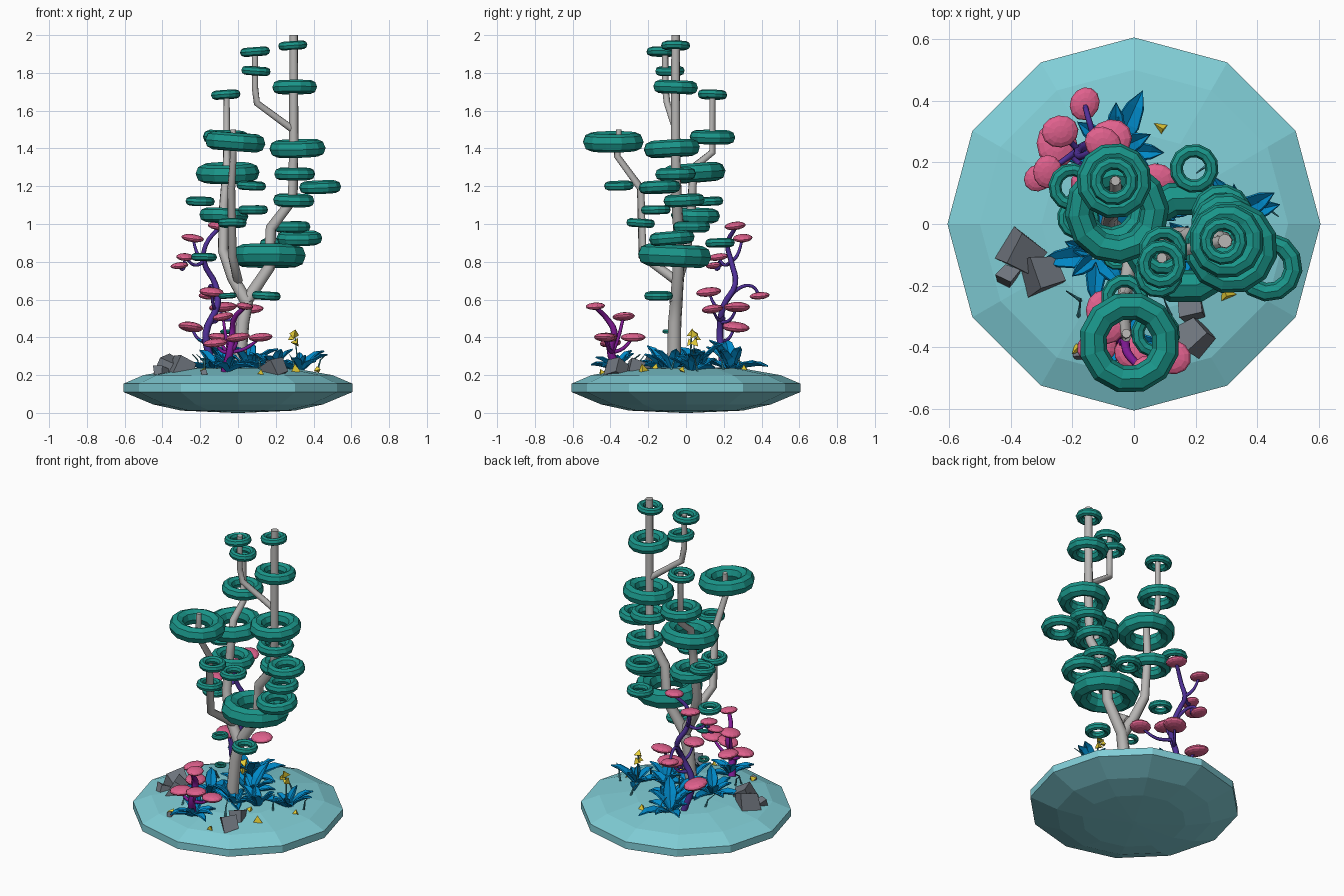
import bpy, bmesh, math, random
from mathutils import Vector, Matrix, Euler

if "Cube" in bpy.data.objects:
    bpy.data.objects.remove(bpy.data.objects["Cube"])

random.seed(4)


def material(name, rgb):
    m = bpy.data.materials.new(name)
    m.diffuse_color = (*rgb, 1)
    m.use_nodes = True
    m.node_tree.nodes["Principled BSDF"].inputs["Base Color"].default_value = m.diffuse_color
    return m


AQUA = material("aqua", (0.22, 0.62, 0.68))
TEAL = material("teal", (0.01, 0.30, 0.25))
PINK = material("pink", (0.75, 0.12, 0.27))
VIOLET = material("violet", (0.08, 0.03, 0.32))
MAGENTA = material("magenta", (0.22, 0.01, 0.30))
BLUE = material("blue", (0.0, 0.25, 0.58))
YELLOW = material("yellow", (0.85, 0.66, 0.04))
BARK = material("bark", (0.48, 0.47, 0.46))
STONE = material("stone", (0.16, 0.18, 0.21))
GRASS = material("grass", (0.05, 0.28, 0.34))


def finish(bm, name, mat):
    bmesh.ops.recalc_face_normals(bm, faces=bm.faces)
    me = bpy.data.meshes.new(name)
    bm.to_mesh(me)
    bm.free()
    me.materials.append(mat)
    ob = bpy.data.objects.new(name, me)
    bpy.context.collection.objects.link(ob)
    return ob


def lathe(name, profile, sides, mat, start=0.0, closed=False):
    """Revolve (radius, z) points round z; caps the ends or closes the loop."""
    bm = bmesh.new()
    rings = []
    for r, z in profile:
        rings.append([bm.verts.new((r * math.cos(start + 2 * math.pi * i / sides),
                                    r * math.sin(start + 2 * math.pi * i / sides), z))
                      for i in range(sides)])
    pairs = list(zip(rings, rings[1:])) + ([(rings[-1], rings[0])] if closed else [])
    for a, b in pairs:
        for i in range(sides):
            j = (i + 1) % sides
            bm.faces.new((a[i], a[j], b[j], b[i]))
    if not closed:
        bm.faces.new(rings[0])
        bm.faces.new(rings[-1])
    return finish(bm, name, mat)


def tube(name, pts, r0, r1, mat, res=2, smooth=False):
    """Tapered tube along a path."""
    cu = bpy.data.curves.new(name, 'CURVE')
    cu.dimensions = '3D'
    cu.bevel_depth = 1.0
    cu.bevel_resolution = res
    cu.use_fill_caps = True
    cu.resolution_u = 4
    n = len(pts)
    sp = cu.splines.new('BEZIER' if smooth else 'POLY')
    target = sp.bezier_points if smooth else sp.points
    target.add(n - 1)
    for i, p in enumerate(pts):
        q = target[i]
        q.co = p if smooth else (*p, 1)
        q.radius = r0 + (r1 - r0) * i / (n - 1)
        if smooth:
            q.handle_left_type = q.handle_right_type = 'AUTO'
    cu.materials.append(mat)
    ob = bpy.data.objects.new(name, cu)
    bpy.context.collection.objects.link(ob)
    return ob


# island base: 12-sided lens
lathe("island_base", [(0.02, 0.0), (0.30, 0.012), (0.45, 0.045), (0.605, 0.11), (0.605, 0.155),
                      (0.50, 0.20), (0.30, 0.235), (0.02, 0.245)], 12, AQUA)

# trunk and branches
tube("main_trunk", [(0.0, -.065, .2), (.025, -.06, .48), (.05, -.05, .6), (.165, -.04, .77), (.175, -.04, .98),
                    (.29, -.05, 1.13), (.295, -.055, 1.4), (.295, -.055, 2.0)], .038, .023, BARK)
tube("upper_branch", [(.29, -.055, 1.5), (.10, -.1, 1.64), (.09, -.11, 1.72), (.09, -.11, 1.93)], .019, .017, BARK)
tube("left_trunk", [(.05, -.055, .58), (-.03, -.04, .72), (-.08, 0, .86), (-.075, .03, 1.1), (-.06, .04, 1.3),
                    (-.06, .14, 1.38), (-.06, .14, 1.7)], .034, .016, BARK)
tube("front_branch", [(0, -.05, .70), (-.03, -.23, .83), (-.035, -.24, 1.19), (-.025, -.365, 1.36),
                      (-.025, -.355, 1.5)], .026, .015, BARK)

# foliage rings: x, y, z, outer radius
rings = [(.29, -.055, 1.945, .078), (.09, -.13, 1.912, .08), (.095, -.085, 1.81, .08), (.30, -.055, 1.725, .122),
         (-.065, .14, 1.685, .08), (-.015, -.385, 1.435, .165), (.315, -.075, 1.40, .152), (-.065, .14, 1.46, .123),
         (-.055, .04, 1.27, .17), (.30, -.055, 1.265, .11), (.435, -.14, 1.195, .112), (.295, -.01, 1.125, .112),
         (.07, -.355, 1.203, .08), (-.2, .12, 1.12, .078), (.08, -.16, 1.075, .08), (-.075, .05, 1.045, .13),
         (-.03, -.24, 1.005, .078), (.285, .03, .985, .10), (.325, -.075, .925, .122), (.165, -.06, .832, .20),
         (-.18, .02, .825, .07), (.15, -.145, .62, .077), (-.055, -.1, .62, .05), (.195, .18, .9, .08),
         (-.06, -.09, .43, .035)]
for x, y, z, R in rings:
    m = R * .27
    prof = [(R - m + m * math.cos(k * math.pi / 4), m * 1.08 * math.sin(k * math.pi / 4)) for k in range(8)]
    ob = lathe("foliage_ring", prof, 12, TEAL, closed=True)
    ob.location = (x, y, z)
    ob.rotation_euler = (random.uniform(-.07, .07), random.uniform(-.07, .07), random.uniform(0, 1))

# mushroom caps and curling stems
back_caps = [(-.1, .26, .99, .057), (-.24, .30, .925, .055), (-.28, .17, .825, .05), (-.31, .15, .78, .045),
             (-.16, .39, .62, .05), (-.14, .12, .64, .065), (.07, .14, .55, .06), (-.25, .26, .455, .07),
             (-.08, .27, .56, .07)]
front_caps = [(.035, -.48, .565, .048), (-.08, -.33, .51, .056), (-.12, -.40, .37, .06), (.12, -.43, .40, .06),
              (-.1, -.28, .40, .06), (0, -.42, .40, .06)]
for x, y, z, r in back_caps + front_caps:
    bm = bmesh.new()
    bmesh.ops.create_uvsphere(bm, u_segments=12, v_segments=8, radius=r)
    bmesh.ops.scale(bm, vec=(1.1, .95, .38), verts=bm.verts)
    ob = finish(bm, "mushroom_cap", PINK)
    ob.location = (x, y, z)
    ob.rotation_euler = (random.uniform(-.15, .15), random.uniform(-.15, .15), random.uniform(0, 6))

tube("back_stem", [(-.12, .2, .22), (-.17, .18, .42), (-.11, .2, .57), (-.12, .26, .68), (-.18, .24, .80),
                   (-.17, .22, .89), (-.1, .26, .98)], .021, .011, VIOLET, 1, True)
forks = [(2, 4), (3, 1), (1, 7), (0, 5)]
tube("back_curl", [(-.11, .2, .57), (-.13, .28, .66), (-.15, .35, .67), (-.16, .39, .62)], .012, .008, VIOLET, 1, True)
for start, cap in [((-.18, .24, .80), 1), ((-.18, .24, .80), 2), ((-.28, .18, .80), 3), ((-.12, .2, .55), 5),
                   ((-.11, .2, .5), 6), ((-.16, .18, .38), 7), ((-.14, .19, .48), 8)]:
    a, b = Vector(start), Vector(back_caps[cap][:3])
    tube("back_twig", [a, (a + b) / 2 - Vector((0, 0, .03)), b], .011, .007, VIOLET, 1, True)
tube("front_stem", [(-.07, -.36, .22), (-.04, -.40, .34), (-.03, -.38, .43), (-.02, -.42, .5), (.035, -.48, .56)],
     .024, .011, MAGENTA, 1, True)
for c in front_caps[1:]:
    a, b = Vector((-.045, -.39, .32)), Vector(c[:3])
    tube("front_twig", [a, (a + b) / 2 - Vector((0, 0, .02)), b], .012, .008, MAGENTA, 1, True)


# leaf tufts: folded pointed blades fanned round a centre
def tuft(cx, cy, count, size):
    bm = bmesh.new()
    for i in range(count):
        L = size * random.uniform(.65, 1.1)
        w = L * .17
        turn = Matrix.Translation((cx, cy, .225)) @ Euler(
            (0, 0, 2 * math.pi * i / count + random.uniform(-.3, .3))).to_matrix().to_4x4()
        up = random.uniform(.45, 1.25)
        rows = []
        d = 0
        h = 0
        for t, k in ((0, .4), (.45, 1), (.75, .7)):
            d = L * t * math.cos(up - .3 * t)
            h = L * t * math.sin(up - .3 * t)
            rows.append([bm.verts.new(turn @ Vector(v)) for v in
                         ((d, -w * k, h + .012 * k), (d, 0, h - .008), (d, w * k, h + .012 * k))])
        tip = bm.verts.new(turn @ Vector((L * math.cos(up - .35), 0, L * math.sin(up - .35))))
        for a, b in zip(rows, rows[1:]):
            bm.faces.new((a[0], a[1], b[1], b[0]))
            bm.faces.new((a[1], a[2], b[2], b[1]))
        bm.faces.new((rows[2][0], rows[2][1], tip))
        bm.faces.new((rows[2][1], rows[2][2], tip))
    finish(bm, "leaf_tuft", BLUE).modifiers.new("thickness", 'SOLIDIFY').thickness = .008


for c in [(-.06, .24, 11, .21), (-.12, -.1, 10, .17), (.33, .03, 9, .17), (-.05, -.37, 10, .15),
          (.06, -.12, 8, .17), (.05, .06, 8, .2), (.19, -.07, 6, .15)]:
    tuft(*c)

# thin curved grass blades
for x, y in [(-.17, -.25), (.25, .2), (.42, .06), (-.02, .3), (.12, -.3), (-.18, -.3), (.3, -.08), (-.2, .1)]:
    a = random.uniform(0, 6.3)
    dx, dy = math.cos(a), math.sin(a)
    tube("grass_blade", [(x, y, .22), (x + .02 * dx, y + .02 * dy, .28), (x + .06 * dx, y + .06 * dy, .31)],
         .007, .002, GRASS, 0)


# rocks: skewed cubes; crystals: four-sided pyramids
def chunk(name, loc, size, mat, pyramid=False):
    bm = bmesh.new()
    if pyramid:
        bmesh.ops.create_cone(bm, segments=3, radius1=size, radius2=0, depth=size * 1.3, cap_ends=True)
    else:
        bmesh.ops.create_cube(bm, size=size)
        for v in bm.verts:
            v.co *= random.uniform(.75, 1.15)
    ob = finish(bm, name, mat)
    ob.location = loc
    ob.rotation_euler = [random.uniform(-.5, .5) for _ in range(2)] + [random.uniform(0, 6)]


for x, y, z, s in [(-.36, -.1, .235, .11), (-.29, -.16, .235, .10), (-.41, -.17, .215, .055),
                   (.2, -.36, .23, .09), (.19, -.27, .235, .07), (-.18, -.42, .21, .03)]:
    chunk("rock", (x, y, z), s, STONE)
for x, y, z, s in [(.09, .31, .235, .035), (.30, -.23, .24, .033), (-.18, -.4, .225, .025), (.3, .04, .425, .03),
                   (.31, .05, .38, .028), (.28, .06, .40, .02), (.03, .03, .43, .03), (.02, .02, .38, .025),
                   (-.1, -.13, .25, .025), (.2, -.16, .25, .022), (.42, -.02, .235, .022), (.12, -.45, .22, .02)]:
    chunk("crystal", (x, y, z), s, YELLOW, True)
tube("crystal_stem_right", [(.32, .03, .23), (.3, .05, .42)], .005, .004, GRASS, 0)
tube("crystal_stem_middle", [(.03, .02, .23), (.03, .03, .42)], .005, .004, GRASS, 0)
